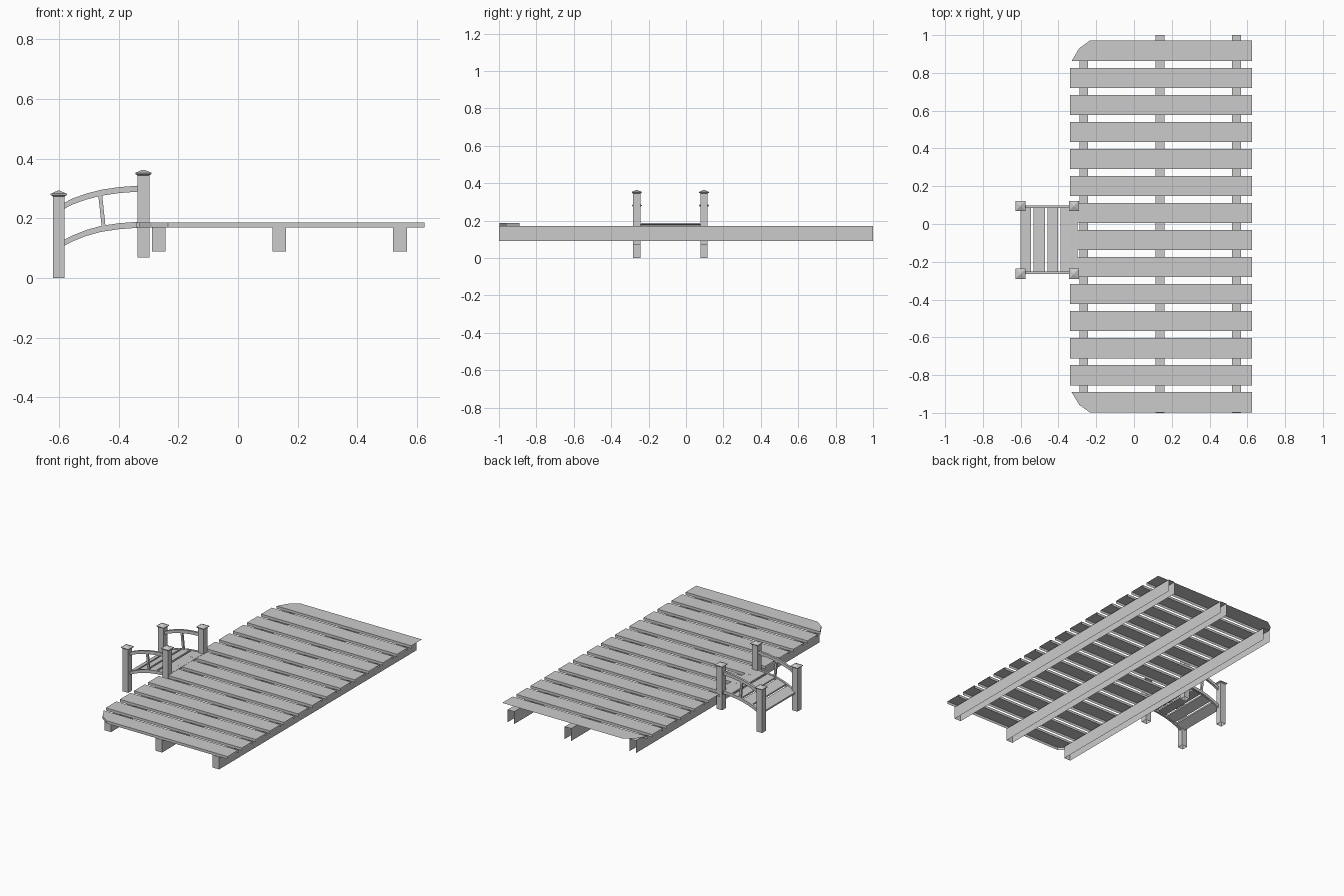
import bpy, bmesh
from mathutils import Vector

if "Cube" in bpy.data.objects:
    bpy.data.objects.remove(bpy.data.objects["Cube"])


def finish(name, bm):
    me = bpy.data.meshes.new(name)
    bm.to_mesh(me)
    bm.free()
    ob = bpy.data.objects.new(name, me)
    bpy.context.collection.objects.link(ob)
    return ob


def drop(bm, *dirs):
    """Remove faces whose normal points along any of the given directions."""
    bm.normal_update()
    bad = [f for f in bm.faces if any(f.normal.dot(Vector(d)) > 0.9 for d in dirs)]
    bmesh.ops.delete(bm, geom=bad, context='FACES')


def loft(rings, cap=True):
    """Skin a list of equal-length rings; close both ends."""
    bm = bmesh.new()
    vs = [[bm.verts.new(p) for p in r] for r in rings]
    n = len(rings[0])
    for a, b in zip(vs, vs[1:]):
        for i in range(n):
            bm.faces.new((a[i], a[(i + 1) % n], b[(i + 1) % n], b[i]))
    if cap:
        bm.faces.new(vs[0][::-1])
        bm.faces.new(vs[-1])
    bmesh.ops.recalc_face_normals(bm, faces=bm.faces)
    return bm


def prism_z(outline, z0, z1):
    return loft([[(x, y, z) for x, y in outline] for z in (z0, z1)])


def rect(x0, x1, y0, y1):
    return [(x0, y0), (x1, y0), (x1, y1), (x0, y1)]


# Deck planks: open ends and undersides, rounded corners on the outer two
X0, X1, Z0, Z1 = -0.34, 0.625, 0.17, 0.187
W, PITCH, N = 0.107, 0.1431, 14
for i in range(N):
    y0 = -0.997 + i * PITCH
    y1 = y0 + W
    down, ends = (0, 0, -1), [(1, 0, 0), (-1, 0, 0)]
    if i == 0:
        pts = [(-0.235, y0), (X1, y0), (X1, y1), (-0.33, y1), (-0.29, y0 + 0.04)]
        bm = prism_z(pts, Z0, Z1)
        drop(bm, down, *ends)
    elif i == N - 1:
        pts = [(-0.33, y0), (X1, y0), (X1, y1), (-0.235, y1), (-0.29, y1 - 0.04)]
        bm = prism_z(pts, Z0, Z1)
        drop(bm, down, *ends)
        bad = [f for f in bm.faces if f.normal.y > 0.3]
        bmesh.ops.delete(bm, geom=bad, context='FACES')
    else:
        bm = prism_z(rect(X0, X1, y0, y1), Z0, Z1)
        drop(bm, down, *ends)
    finish(f"deck_plank_{i + 1}", bm)

# Joists under the deck: open at the bottom and back
for k, (x, ya, yb) in enumerate([(-0.266, -0.94, 0.92), (0.138, -1, 1), (0.543, -1, 1)]):
    bm = prism_z(rect(x - 0.023, x + 0.023, ya, yb), 0.09, 0.17)
    drop(bm, (0, 0, -1), (0, 1, 0))
    finish(f"joist_{k + 1}", bm)

# Posts with flared pyramid caps
SIDES = {"left": 0.096, "right": -0.263}
for side, y in SIDES.items():
    for end, x, za, zb in (("outer", -0.601, 0, 0.274), ("inner", -0.317, 0.07, 0.344)):
        h = 0.0195
        bm = prism_z(rect(x - h, x + h, y - h, y + h), za, zb)
        drop(bm, (0, 0, -1), (0, 0, 1))
        finish(f"{end}_post_{side}", bm)
        prof = [(0.0195, 0), (0.027, 0.005), (0.027, 0.009), (0.004, 0.019)]
        rings = [[(px, py, zb + dz) for px, py in rect(x - r, x + r, y - r, y + r)]
                 for r, dz in prof]
        finish(f"{end}_post_cap_{side}", loft(rings))

# Arched handrails and stringers (top edge profiles), with one baluster per side
HAND = [(-0.583, 0.252), (-0.555, 0.267), (-0.51, 0.283), (-0.46, 0.296),
        (-0.40, 0.305), (-0.335, 0.31)]
STRING = [(-0.583, 0.129), (-0.55, 0.145), (-0.51, 0.161), (-0.46, 0.175),
          (-0.40, 0.184), (-0.335, 0.189)]


def arch(name, line, y, depth, half):
    rings = [[(x, y - half, z), (x, y + half, z),
              (x, y + half, z - depth), (x, y - half, z - depth)] for x, z in line]
    finish(name, loft(rings))


for side, s in (("left", 1), ("right", -1)):
    y = -0.0835 + s * 0.175
    arch(f"handrail_{side}", HAND, y, 0.02, 0.007)
    arch(f"stringer_{side}", STRING, y, 0.02, 0.007)
    rings = [[(px, py, z) for px, py in rect(x - 0.0065, x + 0.0065, y - 0.006, y + 0.006)]
             for x, z in ((-0.450, 0.168), (-0.462, 0.280))]
    finish(f"baluster_{side}", loft(rings))


def height(x):
    pts = [(-0.62, 0.111)] + STRING + [(-0.29, 0.1905)]
    for (xa, za), (xb, zb) in zip(pts, pts[1:]):
        if xa <= x <= xb:
            return za + (zb - za) * (x - xa) / (xb - xa)


# Bridge treads following the arch
for k, (xa, xb) in enumerate([(-0.602, -0.545), (-0.532, -0.471),
                              (-0.457, -0.402), (-0.388, -0.30)]):
    rings = []
    for x in (xa, xb):
        z = height(x) - 0.002
        rings.append([(x, -0.252, z), (x, 0.085, z), (x, 0.085, z - 0.01), (x, -0.252, z - 0.01)])
    finish(f"bridge_tread_{k + 1}", loft(rings))
